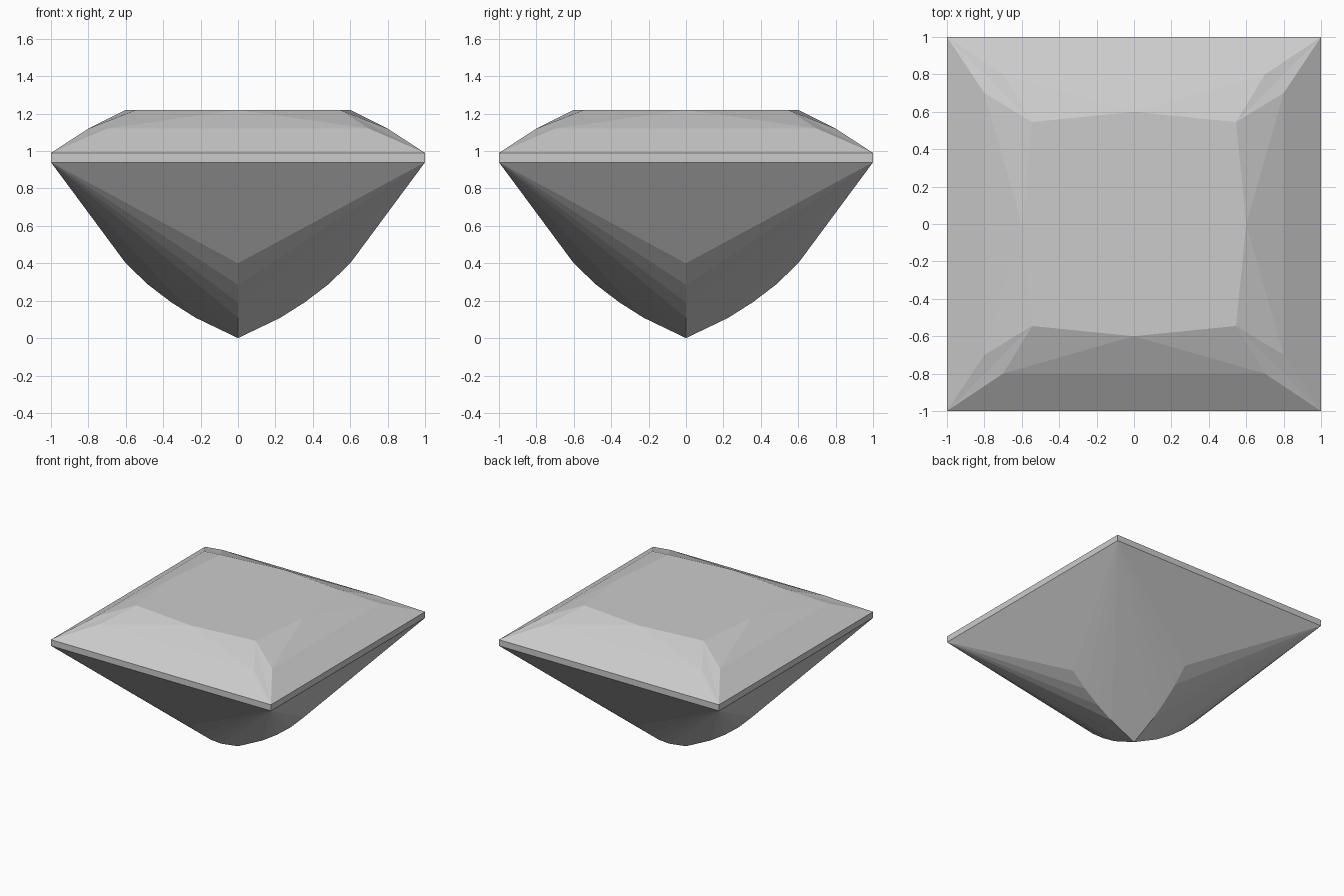
import bpy, bmesh, math
from mathutils import Vector, Matrix

if "Cube" in bpy.data.objects:
    bpy.data.objects.remove(bpy.data.objects["Cube"])

# key points of one quarter (front side, facing -y)
L, R = (-1, -1), (1, -1)
LOW, HIGH, MID, TOP = 0.94, 0.99, 1.12, 1.22
T = 0.545                                   # table corner
keel = [(0.6, 0.4), (0.48, 0.285), (0.355, 0.19), (0.225, 0.108), (0, 0)]

quarter = []
# girdle band
quarter.append([(*L, LOW), (*R, LOW), (*R, HIGH), (*L, HIGH)])

# crown: main slope, star facet, two side facets and the corner kite
a, b = (-0.7, -0.8, MID), (0.7, -0.8, MID)
star = (0, -0.6, TOP)
quarter += [
    [(*L, HIGH), (*R, HIGH), b, a],
    [a, b, star],
    [b, (T, -T, TOP), star],
    [a, star, (-T, -T, TOP)],
    [(*R, HIGH), (0.8, -0.7, MID), (T, -T, TOP)],
    [(*R, HIGH), (T, -T, TOP), b],
    [star, (T, -T, TOP), (0, 0, TOP)],       # table, merged below
    [star, (0, 0, TOP), (-T, -T, TOP)],
]

# pavilion: large triangle, then chevrons fanning from each corner
quarter.append([(*R, LOW), (*L, LOW), (0, -keel[0][0], keel[0][1])])
for (y0, z0), (y1, z1) in zip(keel, keel[1:]):
    for c in (L, R):
        quarter.append([(*c, LOW), (0, -y0, z0), (0, -y1, z1)])

# repeat the quarter around z and weld
bm = bmesh.new()
for k in range(4):
    rot = Matrix.Rotation(k * math.pi / 2, 3, 'Z')
    for face in quarter:
        bm.faces.new([bm.verts.new(rot @ Vector(p)) for p in face])
bmesh.ops.remove_doubles(bm, verts=bm.verts, dist=1e-4)

# merge the table into one flat facet
hub = [v for v in bm.verts if (v.co - Vector((0, 0, TOP))).length < 1e-3]
bmesh.ops.dissolve_verts(bm, verts=hub)
bmesh.ops.recalc_face_normals(bm, faces=bm.faces)

mesh = bpy.data.meshes.new("cut_gem")
bm.to_mesh(mesh)
bm.free()
gem = bpy.data.objects.new("cut_gem", mesh)
bpy.context.collection.objects.link(gem)
